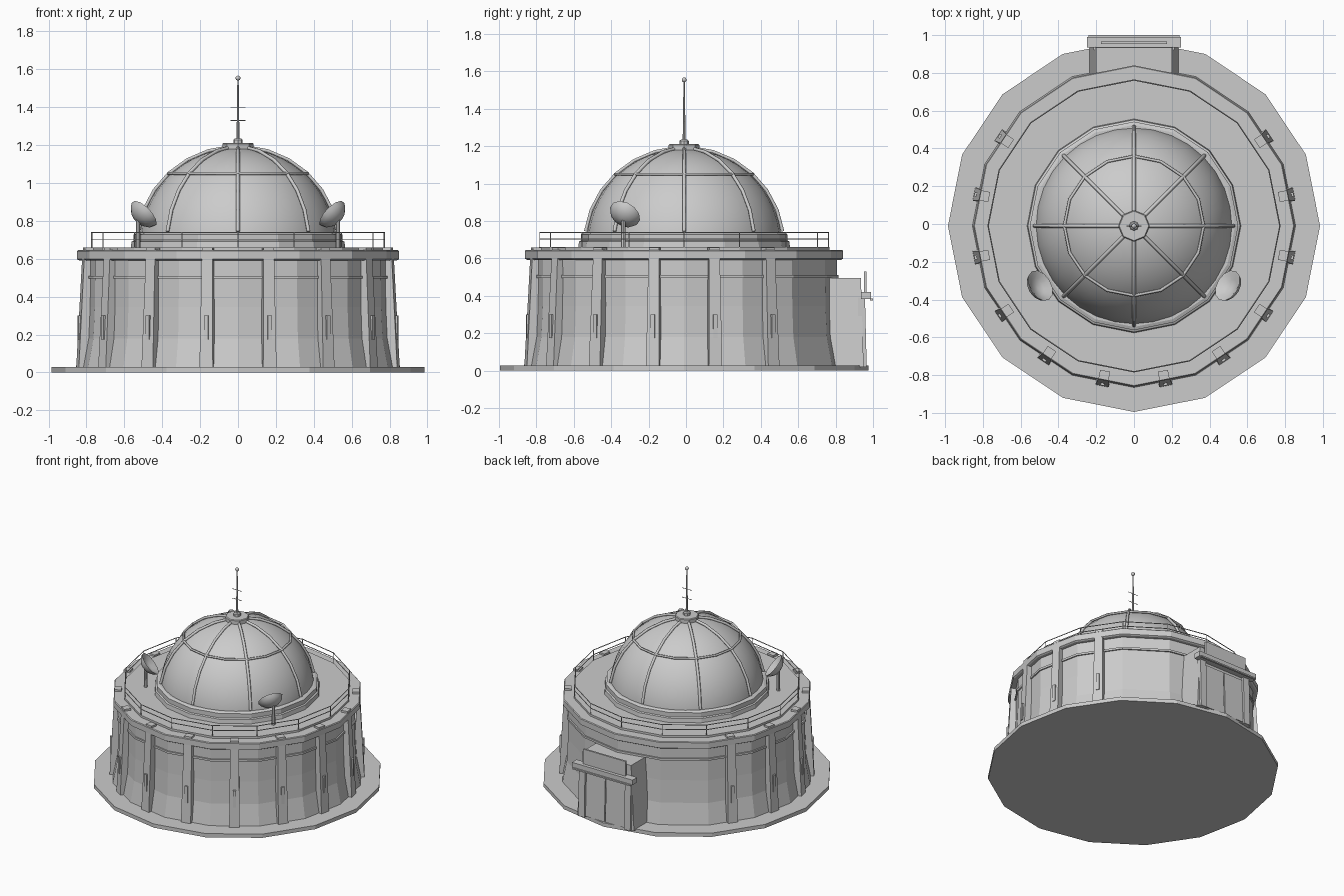
import bpy, bmesh, math
from mathutils import Vector, Matrix

if "Cube" in bpy.data.objects:
    bpy.data.objects.remove(bpy.data.objects["Cube"], do_unlink=True)

CY = -0.01                      # y of the main building axis
SIDES = 16
STEP = 2 * math.pi / SIDES

grey = bpy.data.materials.new("plain_grey")
grey.use_nodes = True
grey.diffuse_color = (0.6, 0.6, 0.6, 1)
for node in grey.node_tree.nodes:
    if node.type == 'BSDF_PRINCIPLED':
        node.inputs["Base Color"].default_value = (0.6, 0.6, 0.6, 1)


def add(name, mesh, matrix=None, smooth=False):
    obj = bpy.data.objects.new(name, mesh)
    bpy.context.collection.objects.link(obj)
    mesh.materials.clear()
    mesh.materials.append(grey)
    obj.matrix_world = matrix or Matrix.Translation((0, CY, 0))
    if smooth:
        bpy.ops.object.select_all(action='DESELECT')
        obj.select_set(True)
        bpy.context.view_layer.objects.active = obj
        bpy.ops.object.shade_smooth_by_angle(angle=math.radians(35))
    return obj


def lathe(name, profile, sides=SIDES, matrix=None, smooth=False):
    """Spin a (radius, height) profile around z and cap both ends."""
    bm = bmesh.new()
    rings = []
    for r, z in profile:
        rings.append([bm.verts.new((r * math.cos(2 * math.pi * i / sides),
                                    r * math.sin(2 * math.pi * i / sides), z))
                      for i in range(sides)])
    for a, b in zip(rings, rings[1:]):
        for i in range(sides):
            j = (i + 1) % sides
            bm.faces.new((a[i], a[j], b[j], b[i]))
    bm.faces.new(rings[0][::-1])
    bm.faces.new(rings[-1])
    bmesh.ops.recalc_face_normals(bm, faces=bm.faces)
    mesh = bpy.data.meshes.new(name)
    bm.to_mesh(mesh)
    bm.free()
    return add(name, mesh, matrix, smooth)


def box(name, bottom, top, z0, z1, matrix=None):
    """Box whose bottom and top rectangles (x0, x1, y0, y1) may differ."""
    bm = bmesh.new()
    bmesh.ops.create_cube(bm, size=1)
    for v in bm.verts:
        x0, x1, y0, y1 = top if v.co.z > 0 else bottom
        v.co = (x1 if v.co.x > 0 else x0, y1 if v.co.y > 0 else y0,
                z1 if v.co.z > 0 else z0)
    mesh = bpy.data.meshes.new(name)
    bm.to_mesh(mesh)
    bm.free()
    return add(name, mesh, matrix or Matrix.Identity(4))


def tube(name, points, radius, closed=False):
    curve = bpy.data.curves.new(name, 'CURVE')
    curve.dimensions = '3D'
    curve.bevel_depth = radius
    curve.bevel_resolution = 1
    curve.use_fill_caps = True
    spline = curve.splines.new('POLY')
    spline.points.add(len(points) - 1)
    for p, co in zip(spline.points, points):
        p.co = (*co, 1)
    spline.use_cyclic_u = closed
    temp = bpy.data.objects.new(name + "_path", curve)
    bpy.context.collection.objects.link(temp)
    bpy.context.view_layer.update()
    mesh = bpy.data.meshes.new_from_object(
        temp.evaluated_get(bpy.context.evaluated_depsgraph_get()))
    bpy.data.objects.remove(temp, do_unlink=True)
    return add(name, mesh)


def polar(r, angle, z):
    return (r * math.cos(angle), r * math.sin(angle), z)


def ring_points(r, z):
    return [polar(r, i * STEP, z) for i in range(SIDES)]


# Ground slab, flared wall, cornice and roof deck
lathe("ground_slab", [(0.985, 0), (0.985, 0.028)])
lathe("wall", [(0.857, 0.02), (0.826, 0.18), (0.818, 0.345),
               (0.816, 0.5), (0.816, 0.61)])
lathe("wall_band", [(0.8, 0.495), (0.826, 0.495), (0.826, 0.51), (0.8, 0.51)])
lathe("cornice", [(0.84, 0.592), (0.85, 0.598), (0.85, 0.64), (0.845, 0.645)])
lathe("roof_deck", [(0.776, 0.64), (0.776, 0.66)])

# Buttresses at the middle of each wall side, leaving out the four at the back
for k in range(SIDES):
    angle = (k + 0.5) * STEP
    if math.sin(angle) > 0.7:
        continue
    turn = Matrix.Translation((0, CY, 0)) @ Matrix.Rotation(angle, 4, 'Z')
    box(f"buttress_{k}", (0.73, 0.864, -0.036, 0.036),
        (0.73, 0.833, -0.029, 0.029), 0.02, 0.61, turn)
    box(f"buttress_fin_{k}", (0.82, 0.861, -0.011, 0.011),
        (0.82, 0.861, -0.011, 0.011), 0.175, 0.3, turn)
    box(f"buttress_cap_{k}", (0.782, 0.83, -0.027, 0.027),
        (0.782, 0.83, -0.027, 0.027), 0.635, 0.659, turn)

# Roof railing
for z in (0.703, 0.738):
    tube("railing_bar", ring_points(0.772, z), 0.003, closed=True)
for k in range(SIDES):
    tube("railing_post", [polar(0.772, k * STEP, 0.65),
                          polar(0.772, k * STEP, 0.74)], 0.003)

# Dome with its base ring
DOME_Z, DOME_R, DOME_H = 0.672, 0.522, 0.513
lathe("dome_base", [(0.567, 0.655), (0.562, 0.69), (0.552, 0.695),
                    (0.552, 0.728), (0.535, 0.735)])
arc = [math.radians(7 * i) for i in range(13)]
lathe("dome", [(DOME_R * math.cos(a), DOME_Z + DOME_H * math.sin(a)) for a in arc],
      32, smooth=True)

# Dome ribs and hoop
for k in range(8):
    angle = k * math.pi / 4
    steps = [math.radians(8 + 13 * i) for i in range(7)]
    tube(f"dome_rib_{k}", [polar((DOME_R + 0.01) * math.cos(a), angle,
                                 DOME_Z + (DOME_H + 0.008) * math.sin(a))
                           for a in steps], 0.01)
tube("dome_hoop", ring_points(0.369, 1.05), 0.008, closed=True)

# Dome cap and mast
lathe("dome_cap", [(0.083, 1.172), (0.083, 1.205), (0.078, 1.21)], 8)
lathe("mast_foot", [(0.025, 1.2), (0.025, 1.228), (0.018, 1.234)], 8)
lathe("mast", [(0.008, 1.22), (0.0035, 1.55)], 8)
for z in (1.33, 1.4):
    tube("mast_crossbar", [(-0.04, 0, z), (0.04, 0, z)], 0.002)
lathe("mast_ball", [(0.013 * math.sin(t) + 0.0005, 1.554 - 0.013 * math.cos(t))
                    for t in (math.pi * i / 6 for i in range(7))], 10, smooth=True)

# Two tilted dishes on short poles
for side, label in ((1, "left"), (-1, "right")):
    aim = Vector((-0.66 * side, 0.4, 0.64)).normalized()
    place = (Matrix.Translation((0.502 * side, -0.33, 0.832))
             @ aim.to_track_quat('Z', 'Y').to_matrix().to_4x4())
    lathe(f"{label}_dish", [(0.015, -0.045), (0.05, -0.034), (0.077, -0.012),
                            (0.088, 0.01), (0.076, 0.006), (0.045, -0.014),
                            (0.01, -0.022)], 12, place, smooth=True)
    lathe(f"{label}_dish_pole", [(0.013, 0.65), (0.011, 0.81)], 8,
          Matrix.Translation((0.528 * side, -0.335, 0)))

# Entrance block at the back, with frame, door leaves, canopy and upright plate
box("entrance_block", (-0.235, 0.235, 0.7, 0.95), (-0.2, 0.2, 0.7, 0.935), 0.02, 0.495)
for s in (-1, 1):
    x = sorted((0.165 * s, 0.215 * s))
    box("door_frame", (*x, 0.92, 0.966), (*x, 0.92, 0.957), 0.02, 0.39)
    x = sorted((0.004 * s, 0.16 * s))
    box("door_leaf", (*x, 0.92, 0.958), (*x, 0.92, 0.947), 0.028, 0.36)
box("canopy", (-0.25, 0.25, 0.935, 0.99), (-0.25, 0.25, 0.935, 0.99), 0.382, 0.42)
box("canopy_lip", (-0.24, 0.24, 0.985, 1.0), (-0.24, 0.24, 0.985, 1.0), 0.375, 0.385)
box("upright_plate", (-0.175, 0.175, 0.952, 0.966),
    (-0.175, 0.175, 0.952, 0.966), 0.42, 0.53)
